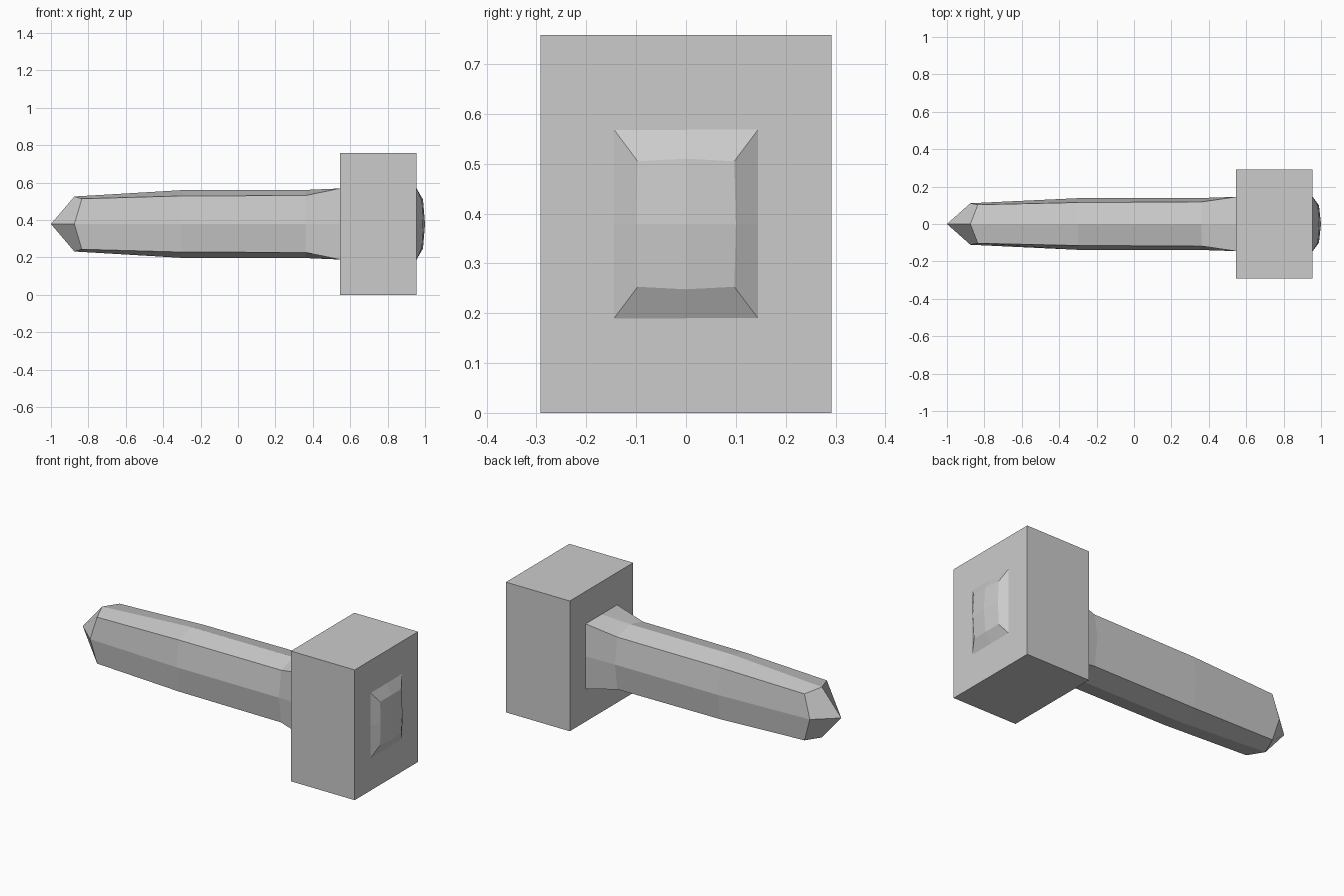
import bpy, bmesh

if "Cube" in bpy.data.objects:
    bpy.data.objects.remove(bpy.data.objects["Cube"])

ZC = 0.379  # height of the handle axis


def make_object(name, bm):
    bmesh.ops.recalc_face_normals(bm, faces=bm.faces[:])
    me = bpy.data.meshes.new(name)
    bm.to_mesh(me)
    bm.free()
    ob = bpy.data.objects.new(name, me)
    bpy.context.collection.objects.link(ob)


# Head: plain block
bm = bmesh.new()
bmesh.ops.create_cube(bm, size=1)
for v in bm.verts:
    v.co = (0.75 + v.co.x * 0.411, v.co.y * 0.583, ZC + v.co.z * 0.758)
make_object("hammer_head", bm)

# Handle rings: x of corners, corner y, corner z, x of mids, mid y, mid z
RINGS = [
    (-0.835, 0.103, 0.135, -0.875, 0.111, 0.147),
    (-0.30, 0.115, 0.150, -0.30, 0.138, 0.181),
    (0.36, 0.118, 0.152, 0.36, 0.139, 0.182),
    (0.545, 0.145, 0.190, 0.545, 0.145, 0.190),
    (0.955, 0.145, 0.190, 0.955, 0.145, 0.190),
    (0.983, 0.097, 0.126, 0.989, 0.100, 0.131),
]

bm = bmesh.new()
loops = []
for cx, cy, cz, mx, my, mz in RINGS:
    pts = []
    for sy, sz in ((1, 0), (1, 1), (0, 1), (-1, 1), (-1, 0), (-1, -1), (0, -1), (1, -1)):
        if sy and sz:
            pts.append((cx, sy * cy, ZC + sz * cz))
        else:
            pts.append((mx, sy * my, ZC + sz * mz))
    loops.append([bm.verts.new(p) for p in pts])

# Shaft faces
for a, b in zip(loops, loops[1:]):
    for i in range(8):
        j = (i + 1) % 8
        bm.faces.new((a[i], a[j], b[j], b[i]))

# Pointed tip and shallow end cap, four faces each
for ring, x in ((loops[0], -1.0), (loops[-1], 1.0)):
    apex = bm.verts.new((x, 0, ZC))
    for i in range(0, 8, 2):
        bm.faces.new((apex, ring[i], ring[i + 1], ring[(i + 2) % 8]))
make_object("handle", bm)
